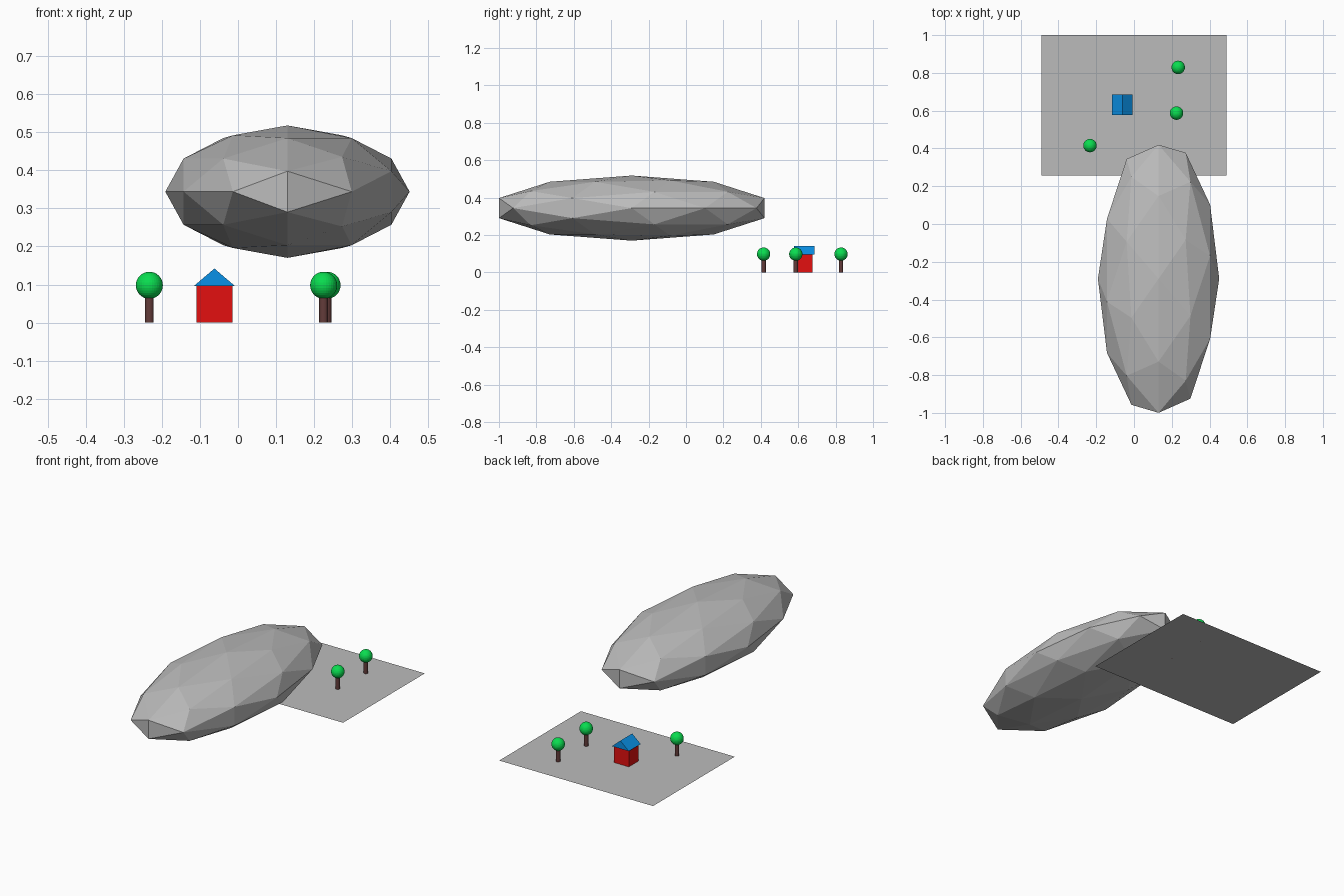
import bpy
from mathutils import Matrix

if "Cube" in bpy.data.objects:
    bpy.data.objects.remove(bpy.data.objects["Cube"])


def material(name, rgb):
    m = bpy.data.materials.new(name)
    m.diffuse_color = (*rgb, 1)
    m.use_nodes = True
    m.node_tree.nodes["Principled BSDF"].inputs["Base Color"].default_value = m.diffuse_color
    return m


GREY = material("stone grey", (0.5, 0.5, 0.5))
RED = material("wall red", (0.77, 0.005, 0.005))
BLUE = material("roof blue", (0.003, 0.29, 0.82))
GREEN = material("leaf green", (0.003, 0.72, 0.08))
BROWN = material("bark brown", (0.125, 0.045, 0.042))


def finish(name, mat):
    ob = bpy.context.object
    ob.name = name
    ob.data.materials.append(mat)
    return ob


# ground sheet
bpy.ops.mesh.primitive_plane_add(size=1, location=(0, 0.628, 0))
finish("ground_sheet", GREY).scale = (0.98, 0.744, 1)

# floating faceted body: icosphere lying on its side, stretched along y
bpy.ops.mesh.primitive_ico_sphere_add(subdivisions=2, radius=1)
body = finish("floating_rock", GREY)
body.data.transform(Matrix((
    (0, 0, -0.321, 0.13),
    (-0.746, 0, 0, -0.29),
    (0, 0.174, 0, 0.344),
    (0, 0, 0, 1))))

# house walls
bpy.ops.mesh.primitive_cube_add(size=1, location=(-0.062, 0.631, 0.048))
finish("house_walls", RED).scale = (0.094, 0.09, 0.096)

# gable roof prism, ridge along y
x0, x1, y0, y1, z0, z1 = -0.116, -0.008, 0.578, 0.686, 0.096, 0.142
xm = (x0 + x1) / 2
verts = [p for y in (y0, y1) for p in ((x0, y, z0), (x1, y, z0), (xm, y, z1))]
mesh = bpy.data.meshes.new("house_roof")
mesh.from_pydata(verts, [], [(0, 1, 2), (3, 5, 4), (0, 3, 4, 1),
                             (1, 4, 5, 2), (0, 2, 5, 3)])
mesh.materials.append(BLUE)
roof = bpy.data.objects.new("house_roof", mesh)
bpy.context.collection.objects.link(roof)

# trees
for i, (x, y) in enumerate([(-0.233, 0.415), (0.225, 0.587), (0.234, 0.829)], 1):
    bpy.ops.mesh.primitive_cylinder_add(vertices=32, radius=0.0115, depth=0.08,
                                        location=(x, y, 0.04))
    finish(f"tree_trunk_{i}", BROWN)
    bpy.ops.mesh.primitive_uv_sphere_add(segments=32, ring_count=16,
                                         radius=0.0355, location=(x, y, 0.098))
    finish(f"tree_crown_{i}", GREEN)
